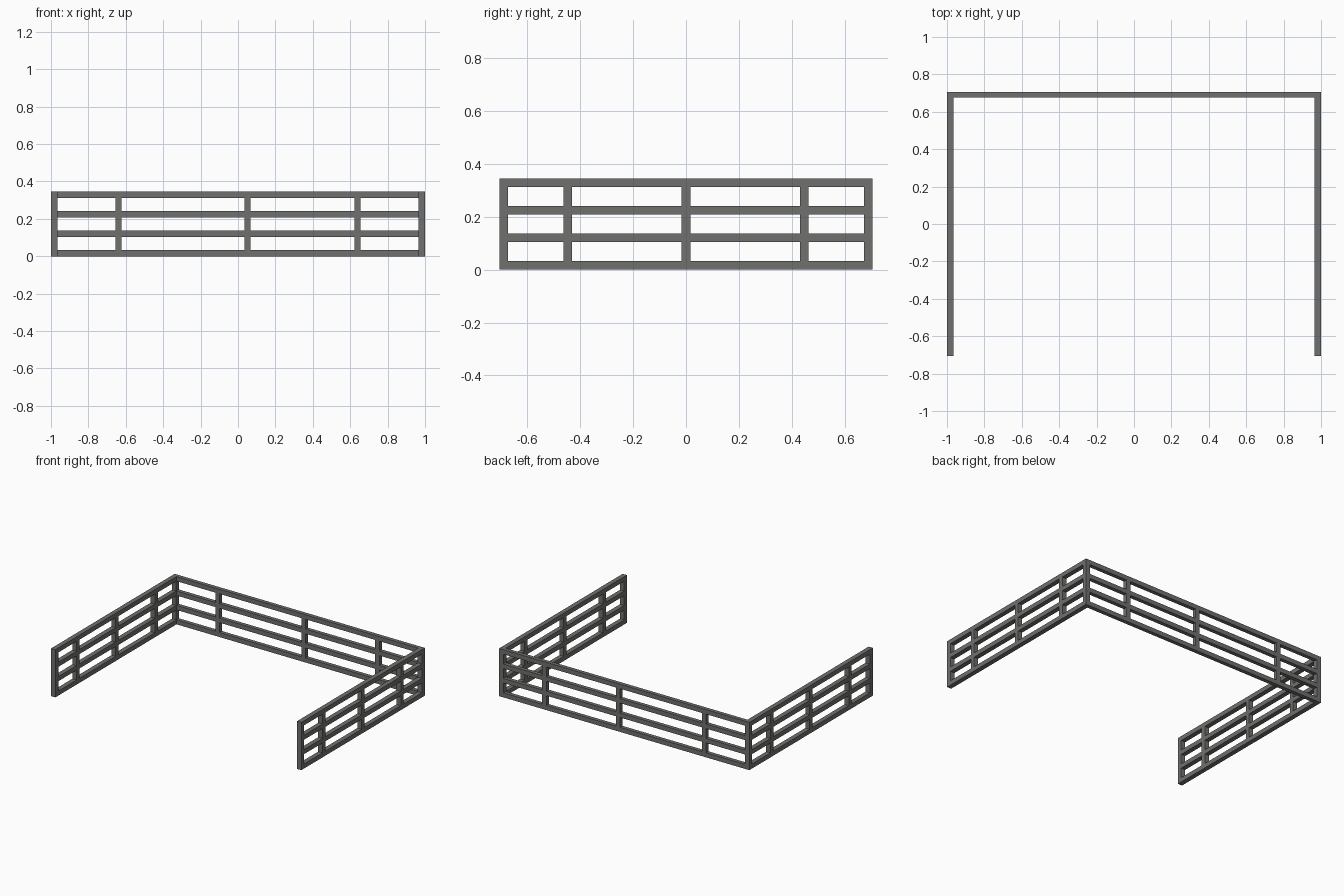
import bpy, bmesh

if "Cube" in bpy.data.objects:
    bpy.data.objects.remove(bpy.data.objects["Cube"])

H = 0.345          # panel height
R = 0.033          # rail / post width
HX, HY = 1.0, 0.705
T_SIDE, T_BACK = 0.034, 0.028

mat = bpy.data.materials.new("dark grey metal")
mat.diffuse_color = (0.16, 0.16, 0.158, 1)
mat.use_nodes = True
mat.node_tree.nodes["Principled BSDF"].inputs["Base Color"].default_value = mat.diffuse_color


def boxes_object(name, boxes):
    """One object from a list of (min corner, max corner) boxes."""
    bm = bmesh.new()
    for lo, hi in boxes:
        verts = bmesh.ops.create_cube(bm, size=1)["verts"]
        for v in verts:
            for i in range(3):
                v.co[i] = hi[i] if v.co[i] > 0 else lo[i]
    mesh = bpy.data.meshes.new(name)
    bm.to_mesh(mesh)
    bm.free()
    mesh.materials.append(mat)
    obj = bpy.data.objects.new(name, mesh)
    bpy.context.collection.objects.link(obj)


def panel(name, half, thick_lo, thick_hi, inner_posts, end_posts, along_x):
    """Fence panel: rails along its length, posts fitted between them."""
    def box(a0, a1, z0, z1):
        if along_x:
            return (a0, thick_lo, z0), (a1, thick_hi, z1)
        return (thick_lo, a0, z0), (thick_hi, a1, z1)

    levels = [i * (H - R) / 3 for i in range(4)]
    start = half - R if end_posts else half
    # four horizontal rails
    boxes_object(name + "_rails", [box(-start, start, z, z + R) for z in levels])
    # short post pieces between the rails
    boxes_object(name + "_posts", [box(c - R / 2, c + R / 2, z0 + R, z1)
                                   for c in inner_posts
                                   for z0, z1 in zip(levels, levels[1:])])
    # full-height end posts
    if end_posts:
        boxes_object(name + "_end_posts",
                     [box(-half, -half + R, 0, H), box(half - R, half, 0, H)])


# side panels carry the corner posts
for name, s in (("left", -1), ("right", 1)):
    lo, hi = sorted((s * HX, s * (HX - T_SIDE)))
    panel(name + "_fence", HY, lo, hi, (-0.447, 0, 0.447), True, False)

# back panel fits between the side panels
panel("back_fence", HX - T_SIDE, HY - T_BACK, HY, (-0.639, 0.05, 0.639), False, True)
